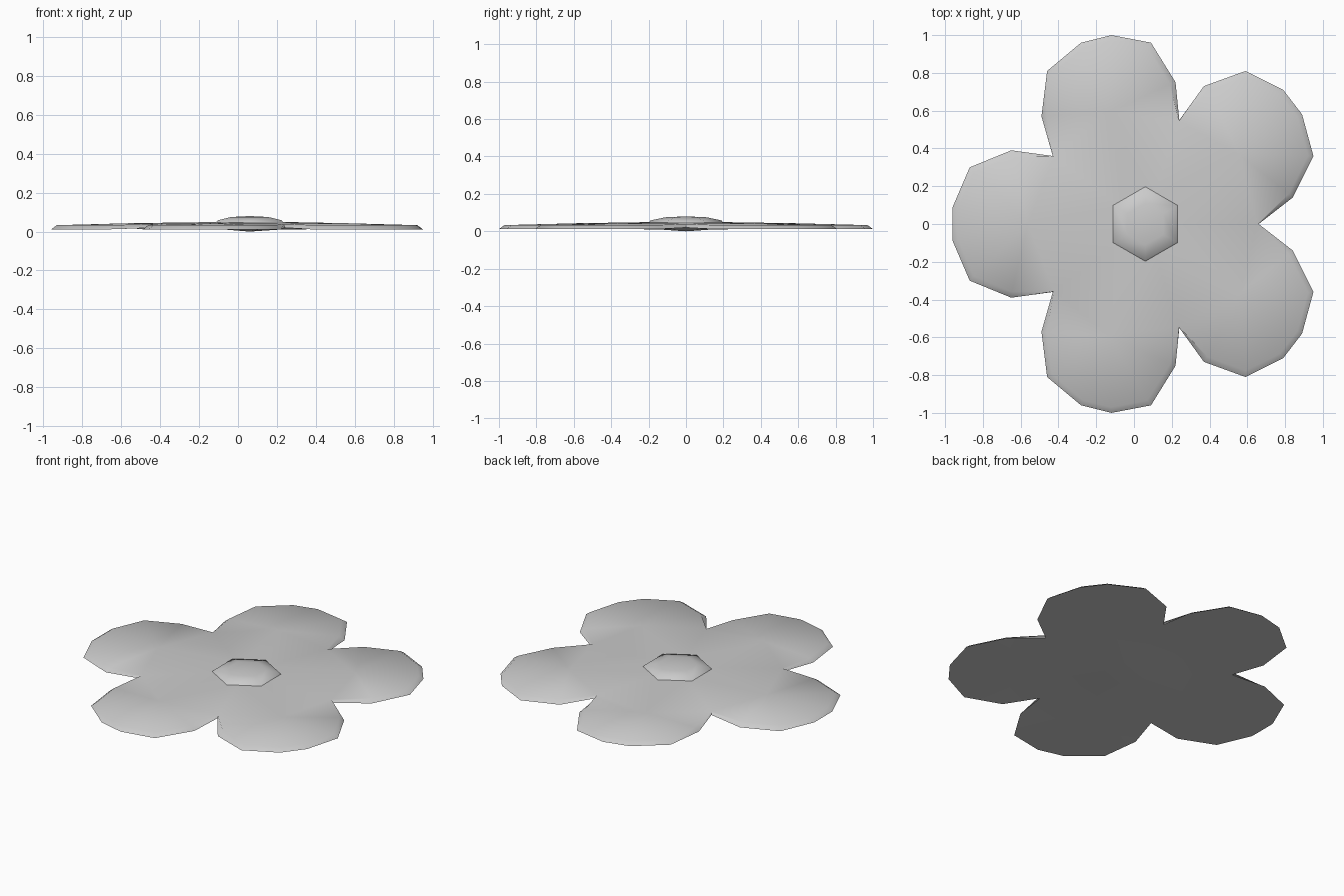
import bpy, bmesh
from math import radians, sin, cos
from mathutils import Vector

if "Cube" in bpy.data.objects:
    bpy.data.objects.remove(bpy.data.objects["Cube"])

CX = 0.06  # flower centre in x

# Upper half of the five-petal outline; mirrored across y = 0. Every 7th point is a notch.
half = [(.66, 0), (.84, .14), (.95, .36), (.89, .58), (.79, .71), (.59, .81), (.37, .73),
        (.24, .55), (.22, .75), (.09, .96), (-.12, 1.0), (-.28, .96), (-.46, .81), (-.49, .57),
        (-.43, .36), (-.65, .39), (-.87, .30), (-.96, .09)]
outline = half + [(x, -y) for x, y in reversed(half[1:])]
N = len(outline)


def polar(r, deg, z):
    return Vector((CX + r * cos(radians(deg)), r * sin(radians(deg)), z))


def finish(bm, name, angle):
    bmesh.ops.recalc_face_normals(bm, faces=bm.faces)
    me = bpy.data.meshes.new(name)
    bm.to_mesh(me)
    bm.free()
    ob = bpy.data.objects.new(name, me)
    bpy.context.collection.objects.link(ob)
    bpy.ops.object.select_all(action='DESELECT')
    ob.select_set(True)
    bpy.context.view_layer.objects.active = ob
    bpy.ops.object.shade_smooth_by_angle(angle=radians(angle))
    return ob


# Petals: bevelled rim, gently domed top, nearly flat underside
bm = bmesh.new()
low, high = [], []
for i, (x, y) in enumerate(outline):
    notch = i % 7 == 0
    c = polar(0.0 if notch else 0.66, 36 + 72 * (i // 7), 0)
    p = Vector((x, y, 0))
    q = p.lerp(c, 0.012 if notch else 0.08)
    low.append(bm.verts.new((x, y, 0.02 if notch else 0.012)))
    high.append(bm.verts.new((q.x, q.y, 0.04 if notch else 0.033)))
for i in range(N):
    j = (i + 1) % N
    bm.faces.new((low[i], low[j], high[j], high[i]))


def cover(rim, petal_z, ring_z, centre_z):
    ring = [bm.verts.new(polar(0.15, 72 * k, ring_z)) for k in range(5)]
    centre = bm.verts.new((CX, 0, centre_z))
    for k in range(5):
        mid = bm.verts.new(polar(0.62, 36 + 72 * k, petal_z))
        a, b = 7 * k, (7 * k + 7) % N
        for i in range(a, a + 7):
            bm.faces.new((rim[i], rim[(i + 1) % N], mid))
        r0, r1 = ring[k], ring[(k + 1) % 5]
        bm.faces.new((rim[a], mid, r0))
        bm.faces.new((mid, rim[b], r1))
        bm.faces.new((r0, mid, r1))
        bm.faces.new((r0, r1, centre))


cover(high, 0.043, 0.05, 0.051)
cover(low, 0.015, 0.01, 0.0)
finish(bm, "petals", 50)

# Flower centre: six-sided low dome
bm = bmesh.new()
rings = [[bm.verts.new(polar(r, 30 + 60 * k, z)) for k in range(6)]
         for r, z in ((0.2, 0.046), (0.19, 0.058), (0.11, 0.075))]
top = bm.verts.new((CX, 0, 0.08))
bm.faces.new(rings[0])
for k in range(6):
    j = (k + 1) % 6
    for a, b in zip(rings, rings[1:]):
        bm.faces.new((a[k], a[j], b[j], b[k]))
    bm.faces.new((rings[-1][k], rings[-1][j], top))
finish(bm, "flower_centre", 60)
